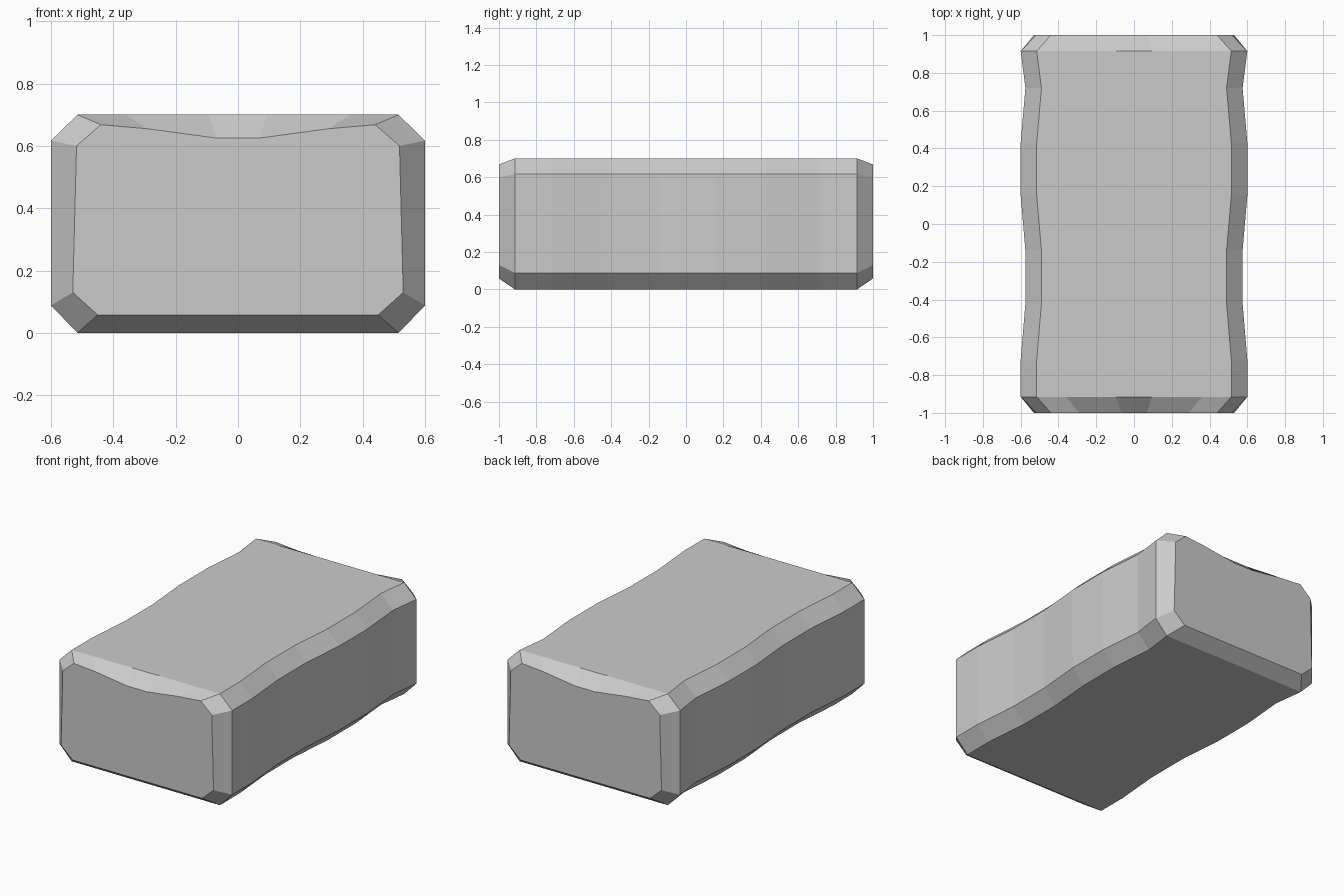
import bpy, bmesh

if "Cube" in bpy.data.objects:
    bpy.data.objects.remove(bpy.data.objects["Cube"])

# Right half of the body section (x, z), bottom to top
BODY = [(0.515, 0.0), (0.60, 0.088), (0.60, 0.617), (0.515, 0.70), (0.36, 0.70), (0.095, 0.70)]
# Right half of the end face, with the worn dip along its top edge
END = [(0.45, 0.058), (0.53, 0.13), (0.518, 0.60), (0.44, 0.668), (0.29, 0.655), (0.068, 0.625)]

# Stations along the length: y and how far the sides are worn inward
WEAR = [(-0.915, 0), (-0.72, 0), (-0.42, 0.025), (-0.14, 0.025),
        (0.15, 0), (0.43, 0), (0.72, 0.025), (0.915, 0)]


def add_ring(bm, half, y, wear=0.0):
    """Closed loop of vertices mirrored about x = 0."""
    right = [(x - (wear if x > 0.4 else 0), z) for x, z in half]
    left = [(-x, z) for x, z in reversed(right)]
    return [bm.verts.new((x, y, z)) for x, z in right + left]


# Stone block: loft the rings and cap both ends
bm = bmesh.new()
rings = [add_ring(bm, END, -1.0)]
rings += [add_ring(bm, BODY, y, w) for y, w in WEAR]
rings.append(add_ring(bm, END, 1.0))
for a, b in zip(rings, rings[1:]):
    n = len(a)
    for i in range(n):
        j = (i + 1) % n
        bm.faces.new((a[i], a[j], b[j], b[i]))
bm.faces.new(rings[0])
bm.faces.new(rings[-1])
bmesh.ops.recalc_face_normals(bm, faces=bm.faces)

mesh = bpy.data.meshes.new("stone_block")
bm.to_mesh(mesh)
bm.free()
block = bpy.data.objects.new("stone_block", mesh)
bpy.context.collection.objects.link(block)
